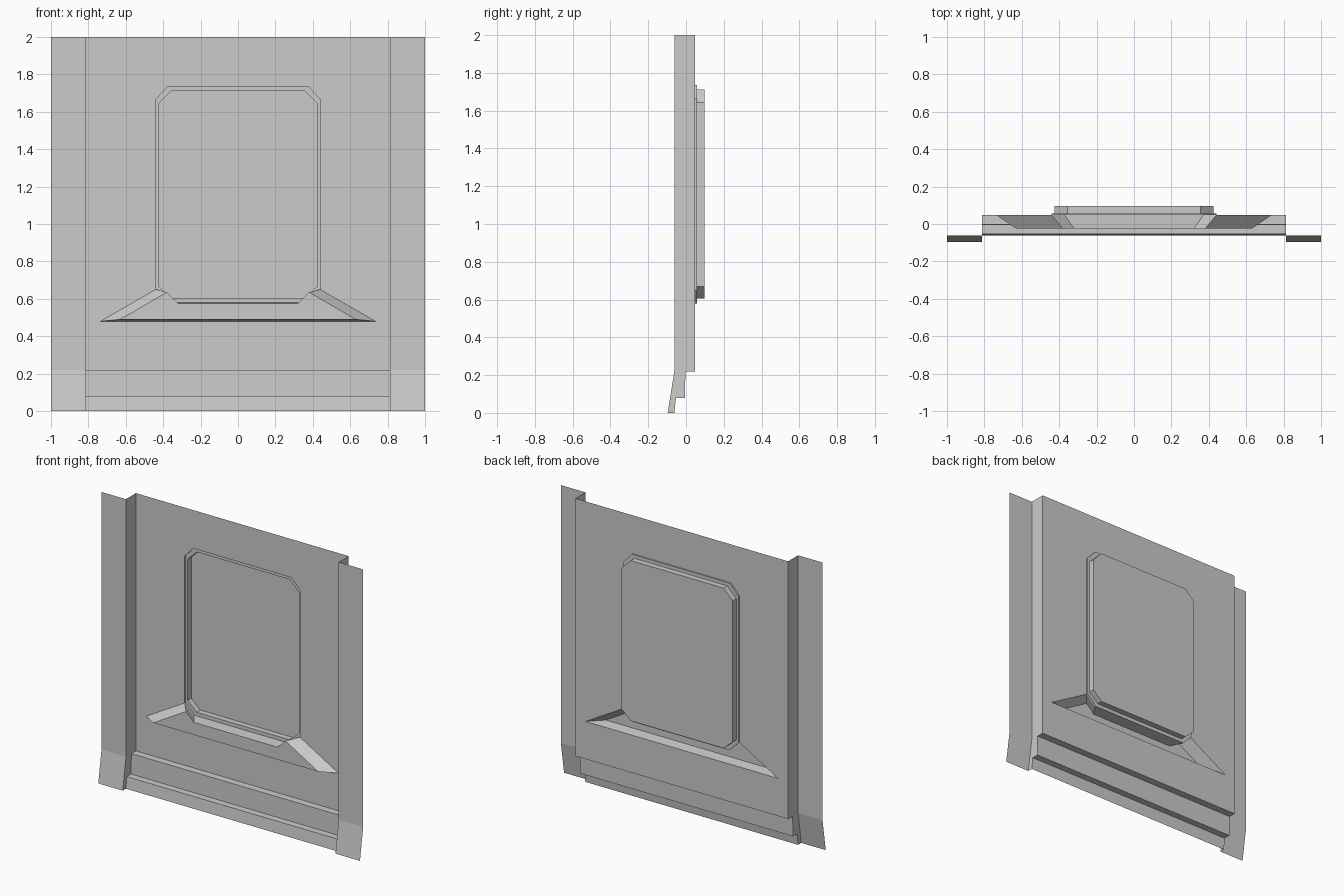
import bpy, bmesh

if "Cube" in bpy.data.objects:
    bpy.data.objects.remove(bpy.data.objects["Cube"])

WALL, LEDGE, BACK, SILL = 0.047, 0.057, 0.097, -0.025   # depths along y


def at(y, pts):
    """Lift 2D (x, z) points onto the plane at depth y."""
    return [(x, y, z) for x, z in pts]


def bridge(a, b):
    """Quads joining two open point chains of equal length."""
    return [[a[i], a[i + 1], b[i + 1], b[i]] for i in range(len(a) - 1)]


def half_part(name, faces):
    """Build the +x half from polygons, face it forward and mirror it."""
    bm = bmesh.new()
    for f in faces:
        bm.faces.new([bm.verts.new(p) for p in f])
    bmesh.ops.remove_doubles(bm, verts=bm.verts, dist=1e-5)
    bmesh.ops.recalc_face_normals(bm, faces=bm.faces)
    bm.normal_update()
    if sum(f.normal.y * f.calc_area() for f in bm.faces) > 0:
        bmesh.ops.reverse_faces(bm, faces=bm.faces)
    me = bpy.data.meshes.new(name)
    bm.to_mesh(me)
    bm.free()
    ob = bpy.data.objects.new(name, me)
    bpy.context.collection.objects.link(ob)
    m = ob.modifiers.new("mirror", 'MIRROR')
    m.use_axis = (True, False, False)
    m.use_clip = True
    m.merge_threshold = 1e-5
    return ob


# Half outlines (x, z) of the window recess, top centre round to bottom centre
outer = [(0, 1.735), (.375, 1.735), (.44, 1.665), (.44, .65), (.37, .58), (0, .58)]
inner = [(0, 1.712), (.355, 1.712), (.425, 1.642), (.425, .668), (.355, .605), (0, .605)]
# Notch the window cuts in the sill front
notch = [(.38, .635), (.32, .576), (0, .576)]

# Wall panel with opening, stepped skirting, side returns and flared edge strips
wall = at(WALL, [(0, .22), (.813, .22), (.813, 2), (0, 2)] + outer[:4] + [(.735, .48), (0, .48)])
steps = [(WALL, .22), (-.003, .22), (-.006, .08), (-.053, .08), (-.062, 0)]   # (y, z)
strip = [(-.062, 2), (-.062, .22), (-.097, 0)]


def sweep(profile, x0, x1):
    return bridge([(x0, y, z) for y, z in profile], [(x1, y, z) for y, z in profile])


side_return = [(.813, y, z) for y, z in [(WALL, 2)] + steps + strip[::-1]]
half_part("wall_panel", [wall, side_return] + sweep(steps, 0, .813) + sweep(strip, .813, 1))

# Window recess: rim, narrow ledge, deeper wall and back pane
half_part("window_recess",
          bridge(at(WALL, outer), at(LEDGE, outer))
          + bridge(at(LEDGE, outer), at(LEDGE, inner))
          + bridge(at(LEDGE, inner), at(BACK, inner))
          + [at(BACK, inner)])

# Protruding sill: front, underside, sloping shoulder and notch down to the window
foot, toe = (.735, .48), (.63, .49)
front = at(SILL, [(0, .49), toe] + notch)
under = at(WALL, [(0, .48), foot]) + at(SILL, [toe, (0, .49)])
shoulder = at(WALL, [foot, outer[3]]) + at(SILL, [notch[0], toe])
half_part("window_sill", [front, under, shoulder]
          + bridge(at(SILL, notch), at(WALL, outer[3:])))
